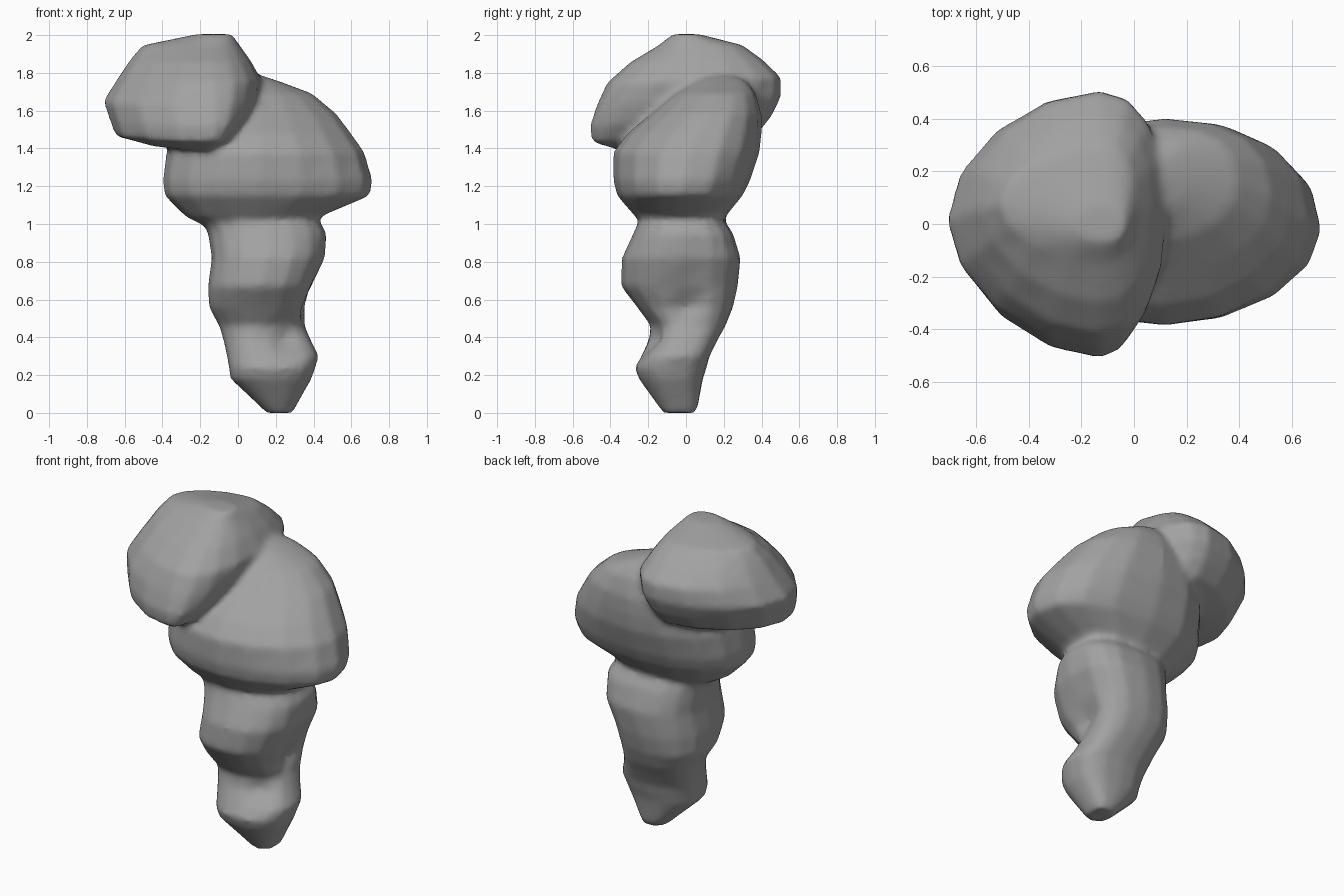
import bpy, bmesh, math
from mathutils import Vector

if "Cube" in bpy.data.objects:
    bpy.data.objects.remove(bpy.data.objects["Cube"])

grey = bpy.data.materials.new("stone grey")
grey.diffuse_color = (0.36, 0.36, 0.36, 1)
grey.use_nodes = True
grey.node_tree.nodes["Principled BSDF"].inputs["Base Color"].default_value = grey.diffuse_color


def loft(name, sections, cx=None, segs=16, corners=(0.88, 0.88, 0.88, 0.88), warp=None):
    """Stack rounded rings; each section is (z, x_min, x_max, y_min, y_max).
    corners: squareness of the back right, back left, front left, front right."""
    bm = bmesh.new()
    rings = []
    for z, x0, x1, y0, y1 in sections:
        mx = (x0 + x1) / 2 if cx is None else min(max(cx, x0 + 0.04), x1 - 0.04)
        my = (y0 + y1) / 2
        ring = []
        for i in range(segs):
            a = 2 * math.pi * i / segs
            c, s = math.cos(a), math.sin(a)
            power = corners[i * 4 // segs]
            u = math.copysign(abs(c) ** power, c)
            v = math.copysign(abs(s) ** power, s)
            p = Vector((mx + u * (x1 - mx if u > 0 else mx - x0),
                        my + v * (y1 - my), z))
            ring.append(bm.verts.new(warp(p) if warp else p))
        rings.append(ring)
    for a, b in zip(rings, rings[1:]):
        for i in range(segs):
            j = (i + 1) % segs
            bm.faces.new((a[i], a[j], b[j], b[i]))
    bm.faces.new(rings[0][::-1])
    bm.faces.new(rings[-1])
    mesh = bpy.data.meshes.new(name)
    bm.to_mesh(mesh)
    bm.free()
    mesh.materials.append(grey)
    obj = bpy.data.objects.new(name, mesh)
    bpy.context.collection.objects.link(obj)
    return obj


def dent(p):
    """Hollows in the front and right of the stem, above the foot."""
    d = ((p.x - 0.25) / 0.09) ** 2 + ((p.z - 0.38) / 0.08) ** 2
    if p.y < 0:
        p.y += 0.07 * math.exp(-d)
    if p.x > 0.2:
        p.x -= 0.06 * math.exp(-((p.y + 0.03) / 0.07) ** 2 - ((p.z - 0.57) / 0.08) ** 2)
    return p


def tilt(p):
    """Underside of the cap rises towards the back."""
    p.z += 0.08 * p.y * (2 - p.z) / 0.6
    return p


# Stem, narrowing to a blunt foot
stem = loft("stem", [
    (0.0, 0.15, 0.29, -0.12, 0.05),
    (0.04, 0.11, 0.31, -0.15, 0.065),
    (0.18, -0.04, 0.39, -0.25, 0.09),
    (0.24, -0.05, 0.41, -0.275, 0.11),
    (0.30, -0.06, 0.43, -0.25, 0.125),
    (0.39, -0.08, 0.385, -0.21, 0.17),
    (0.46, -0.10, 0.36, -0.19, 0.21),
    (0.56, -0.155, 0.37, -0.26, 0.25),
    (0.67, -0.16, 0.40, -0.345, 0.275),
    (0.82, -0.14, 0.46, -0.34, 0.29),
    (0.95, -0.16, 0.47, -0.28, 0.25),
    (1.04, -0.20, 0.42, -0.24, 0.19),
    (1.15, -0.20, 0.40, -0.24, 0.19),
], corners=(0.68, 0.85, 0.85, 0.88), warp=dent)

# Lower lobe, reaching to the right and sloping back towards its top
lower = loft("lower_lobe", [
    (0.99, -0.18, 0.32, -0.22, 0.17),
    (1.04, -0.28, 0.44, -0.27, 0.21),
    (1.15, -0.39, 0.70, -0.365, 0.30),
    (1.23, -0.40, 0.715, -0.385, 0.34),
    (1.38, -0.38, 0.67, -0.385, 0.39),
    (1.48, -0.33, 0.60, -0.31, 0.40),
    (1.58, -0.28, 0.525, -0.19, 0.40),
    (1.69, -0.20, 0.395, -0.06, 0.37),
    (1.755, -0.10, 0.22, 0.05, 0.32),
    (1.785, 0.0, 0.13, 0.12, 0.26),
], cx=0.12, corners=(0.84, 0.88, 0.9, 1.05))

# Upper lobe, the larger cap on the left
upper = loft("upper_lobe", [
    (1.42, -0.46, -0.12, -0.36, 0.28),
    (1.47, -0.65, -0.03, -0.50, 0.40),
    (1.55, -0.68, 0.05, -0.51, 0.46),
    (1.65, -0.715, 0.10, -0.475, 0.505),
    (1.76, -0.645, 0.125, -0.42, 0.505),
    (1.86, -0.58, 0.07, -0.30, 0.41),
    (1.945, -0.51, 0.01, -0.15, 0.30),
    (2.005, -0.22, -0.03, -0.07, 0.07),
], cx=-0.13, corners=(0.88, 1.08, 1.12, 0.88), warp=tilt)

# Fuse the three masses into one softly creased body
bpy.ops.object.select_all(action='DESELECT')
for part in (stem, lower, upper):
    part.select_set(True)
bpy.context.view_layer.objects.active = stem
bpy.ops.object.join()
stem.name = "body"
fuse = stem.modifiers.new("fuse", 'REMESH')
fuse.mode = 'VOXEL'
fuse.voxel_size = 0.02
fuse.use_smooth_shade = True
soften = stem.modifiers.new("soften", 'SMOOTH')
soften.factor = 0.5
soften.iterations = 6
